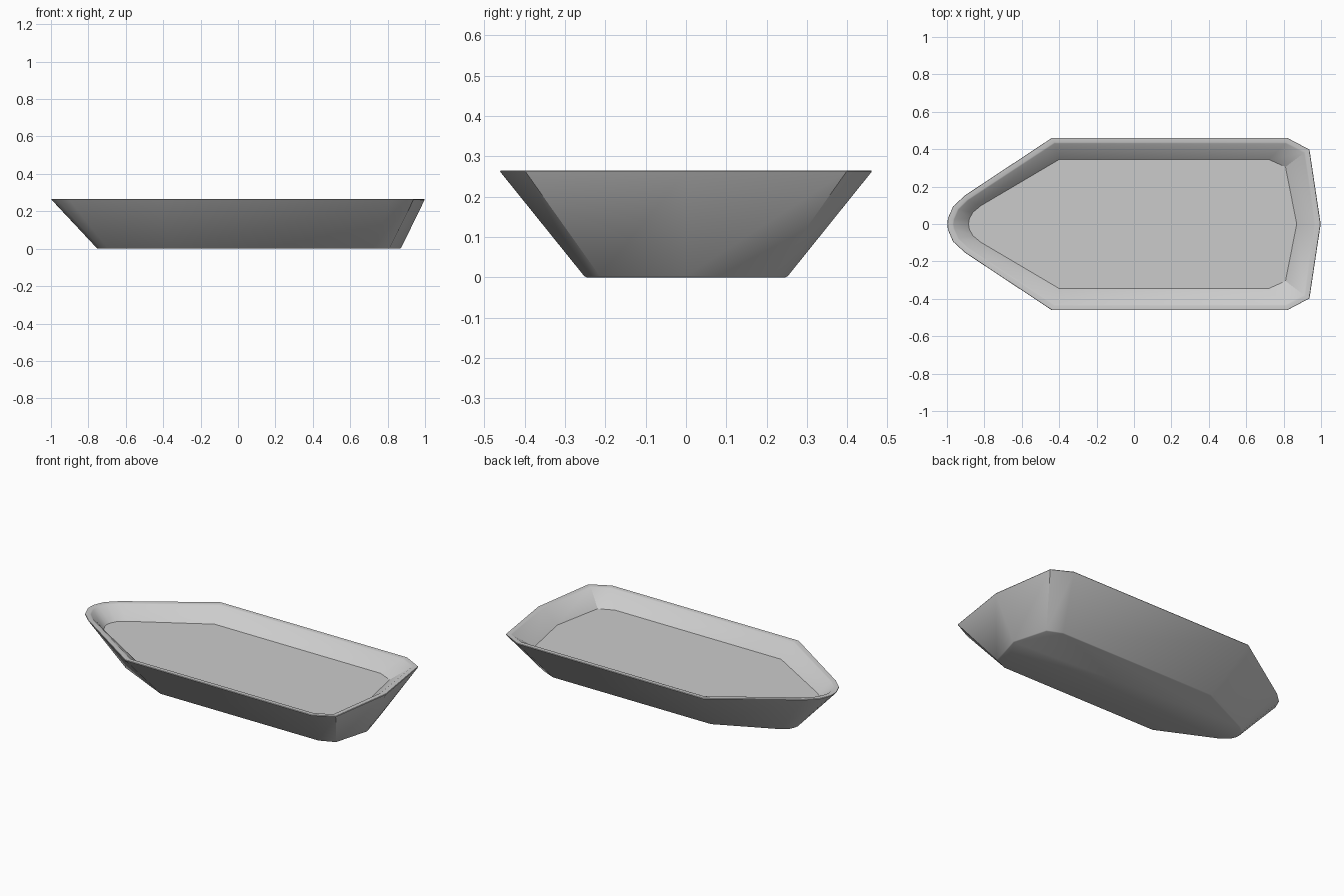
import bpy, bmesh

if "Cube" in bpy.data.objects:
    bpy.data.objects.remove(bpy.data.objects["Cube"])

# Half outlines (x, y) from bow to stern, paired point for point, with ring height
TOP = 0.265
rings = [
    # inner floor
    (0.185, [(-.885, 0), (-.88, .028), (-.862, .062), (-.82, .097), (-.40, .345),
             (.72, .345), (.81, .305), (.87, 0)]),
    # inner rim
    (TOP, [(-.967, 0), (-.963, .025), (-.94, .078), (-.89, .127), (-.425, .433),
           (.812, .433), (.912, .382), (.967, 0)]),
    # outer rim
    (TOP, [(-1, 0), (-.998, .03), (-.97, .095), (-.905, .155), (-.44, .463),
           (.82, .463), (.94, .40), (1.0, 0)]),
    # outer bottom
    (0.0, [(-.752, 0), (-.748, .022), (-.735, .052), (-.695, .085), (-.345, .25),
           (.72, .25), (.81, .212), (.87, 0)]),
]

bm = bmesh.new()


def add_ring(z, half):
    full = half + [(x, -y) for x, y in reversed(half[1:-1])]
    return [bm.verts.new((x, y, z)) for x, y in full]


# Loft floor -> inner rim -> outer rim -> bottom, then cap both ends
loops = [add_ring(z, half) for z, half in rings]
for a, b in zip(loops, loops[1:]):
    n = len(a)
    for i in range(n):
        j = (i + 1) % n
        bm.faces.new((a[i], a[j], b[j], b[i]))
bm.faces.new(loops[0])
bm.faces.new(loops[-1])
bmesh.ops.recalc_face_normals(bm, faces=bm.faces)

# Slightly softened rim and bottom edges
soft = [e for e in bm.edges
        if e.verts[0].co.z == e.verts[1].co.z and e.calc_face_angle(0) > 0.5
        and abs(e.verts[0].co.z - 0.185) > 0.01]
bmesh.ops.bevel(bm, geom=soft, offset=0.004, segments=1, affect='EDGES', profile=0.5)

mesh = bpy.data.meshes.new("boat_hull")
bm.to_mesh(mesh)
bm.free()
hull = bpy.data.objects.new("boat_hull", mesh)
bpy.context.collection.objects.link(hull)
bpy.context.view_layer.objects.active = hull
hull.select_set(True)
bpy.ops.object.shade_smooth_by_angle(angle=0.55)
